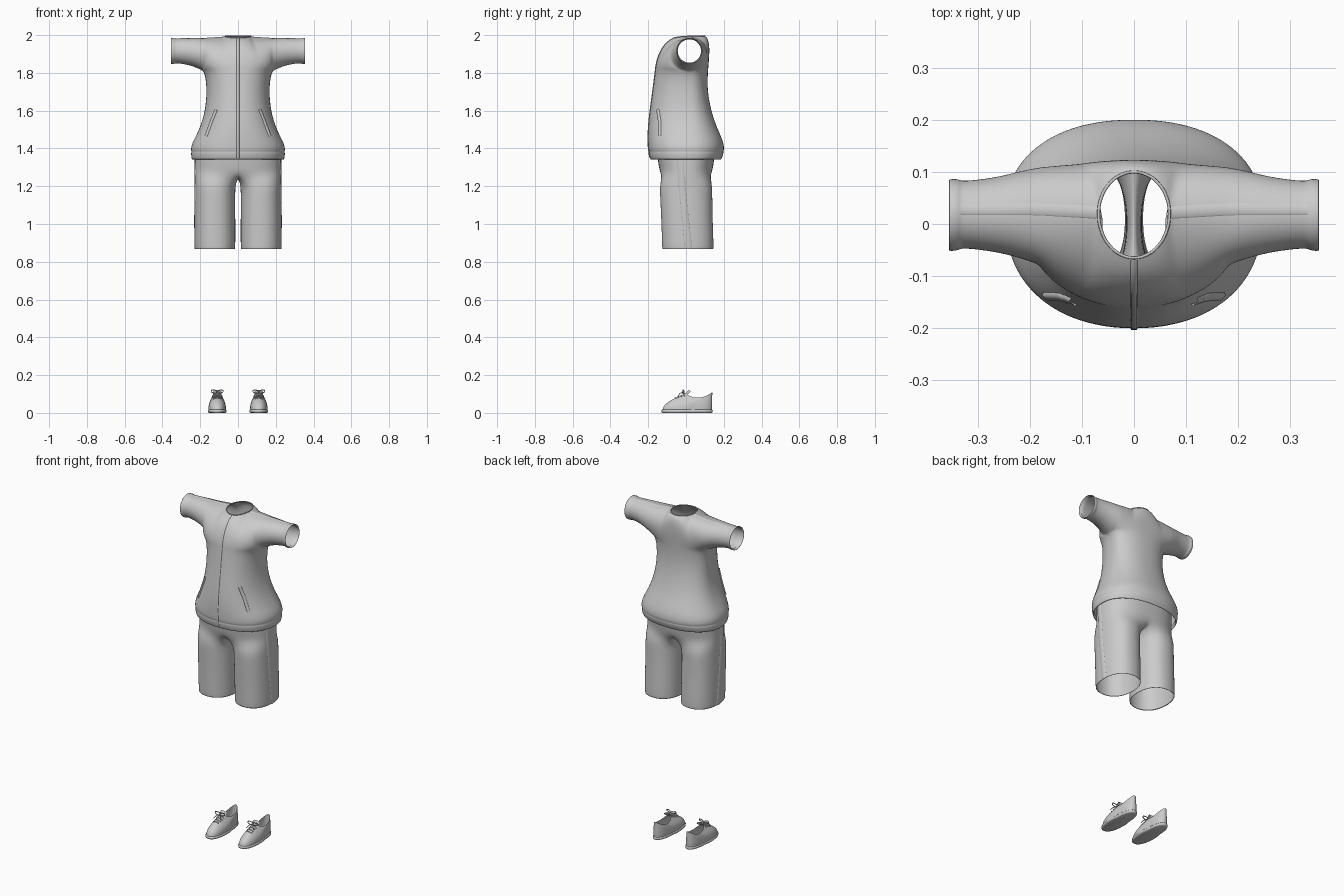
import bpy, bmesh
from math import sin, cos, pi
from mathutils import Vector as V
from mathutils.bvhtree import BVHTree

if "Cube" in bpy.data.objects:
    bpy.data.objects.remove(bpy.data.objects["Cube"])


def spow(v, e):
    return (1 if v >= 0 else -1) * abs(v) ** e


def lerp(a, b, t):
    return a + (b - a) * t


def bezier(p, q, r, s, t):
    u = 1 - t
    return p * u**3 + q * 3 * u * u * t + r * 3 * u * t * t + s * t**3


def build(name, grids, subsurf=2, mirror=True):
    """Weld grids of points into one smooth, mirrored object."""
    bm = bmesh.new()
    for g in grids:
        rows = [[bm.verts.new(p) for p in row] for row in g]
        for a, b in zip(rows, rows[1:]):
            for i in range(len(a) - 1):
                bm.faces.new((a[i], a[i + 1], b[i + 1], b[i]))
    bmesh.ops.remove_doubles(bm, verts=bm.verts, dist=2e-4)
    bmesh.ops.recalc_face_normals(bm, faces=bm.faces)
    for f in bm.faces:
        f.smooth = True
    me = bpy.data.meshes.new(name)
    bm.to_mesh(me)
    bm.free()
    ob = bpy.data.objects.new(name, me)
    bpy.context.collection.objects.link(ob)
    if mirror:
        m = ob.modifiers.new("mirror", 'MIRROR')
        m.merge_threshold = 2e-4
    if subsurf:
        s = ob.modifiers.new("smooth", 'SUBSURF')
        s.levels = s.render_levels = subsurf
    return ob


def surface(ob):
    bpy.context.view_layer.update()
    return BVHTree.FromObject(ob, bpy.context.evaluated_depsgraph_get())


def ribbon(name, tree, path, width, lift, ref, mirror=True, n=40):
    """Raised strip that follows a surface along a polyline path."""
    path = [V(p) for p in path]
    pts = []
    for k in range(n + 1):
        f = k / n * (len(path) - 1)
        i = min(int(f), len(path) - 2)
        pts.append(tree.find_nearest(path[i].lerp(path[i + 1], f - i))[0])
    grid = []
    for k, p in enumerate(pts):
        tan = (pts[min(k + 1, n)] - pts[max(k - 1, 0)]).normalized()
        nor = tree.find_nearest(p)[1]
        if nor.dot(p - ref(p)) < 0:
            nor = -nor
        side = nor.cross(tan).normalized() * width / 2
        l, r = tree.find_nearest(p - side)[0], tree.find_nearest(p + side)[0]
        grid.append([l, l.lerp(r, .1) + nor * lift, l.lerp(r, .5) + nor * lift,
                     l.lerp(r, .9) + nor * lift, r])
    return build(name, [grid], 0, mirror)


def tube(name, pts, radius, cyclic=False, mirror=True):
    cu = bpy.data.curves.new(name, 'CURVE')
    cu.dimensions = '3D'
    cu.bevel_depth = radius
    cu.bevel_resolution = 2
    cu.resolution_u = 6
    sp = cu.splines.new('BEZIER')
    sp.bezier_points.add(len(pts) - 1)
    for b, p in zip(sp.bezier_points, pts):
        b.co = p
        b.handle_left_type = b.handle_right_type = 'AUTO'
    sp.use_cyclic_u = cyclic
    ob = bpy.data.objects.new(name, cu)
    bpy.context.collection.objects.link(ob)
    if mirror:
        ob.modifiers.new("mirror", 'MIRROR')
    return ob


# Jacket body: height, half width, front y, back y
BODY = [(1.365, .238, -.182, .178), (1.34, .241, -.185, .182), (1.343, .246, -.19, .188),
        (1.375, .25, -.198, .2), (1.383, .246, -.195, .197), (1.391, .25, -.2, .202),
        (1.42, .247, -.201, .201), (1.46, .226, -.202, .188), (1.52, .198, -.2, .16),
        (1.6, .174, -.191, .133), (1.7, .165, -.177, .114), (1.78, .172, -.167, .115),
        (1.81, .185, -.163, .117)]
N, K, R, YC = 10, 4, 9, .016


def neck(a, back):
    return V((.068 * sin(a), .02 + (.08 if back else -.085) * cos(a),
              1.994 + (.002 if back else -.009) * cos(a) ** 2))


grids, arm = [], []
for back in (0, 1):
    g = []
    for z, w, yf, yb in BODY:
        y = yb if back else yf
        g.append([V((w * spow(sin(c / N * pi / 2), .9) if c else 0,
                     YC + (y - YC) * (spow(cos(c / N * pi / 2), .88) if c < N else 0), z))
                  for c in range(N + 1)])
    base = g[-1]
    for j in range(1, R + 1):
        row = []
        for c in range(N + 1):
            p, t = base[c], (c / N) ** 2
            if c <= K:
                top = neck(c / K * pi / 2 if c else 0, back)
            else:
                f = (c - K) / (N - K)
                top = V((lerp(.068, .185, f), .02, lerp(1.994, 1.985, f)))
            y1, y2, ye = (.12, .138, .14) if back else (-.16, -.13, -.11)
            q = V((p.x, lerp(y1, ye, t), lerp(1.87, 1.81, t)))
            r = V((lerp(p.x, top.x, .7), lerp(y2, ye, t),
                   lerp(1.985 if back else 1.96, 1.985, t)))
            row.append(bezier(p, q, r, top, j / R))
        g.append(row)
    grids.append(g)
    arm.append([row[-1] for row in g[len(BODY) - 1:]])

# Sleeves: x, centre y, centre z, radii; ending in a turned cuff
loop = arm[0] + arm[1][-2::-1]
sleeve = [loop]
for x, yc, zc, ry, rz in [(.22, .018, 1.906, .085, .08), (.26, .018, 1.913, .074, .072),
                          (.31, .018, 1.916, .067, .067), (.334, .018, 1.916, .066, .066),
                          (.338, .018, 1.916, .07, .07), (.356, .017, 1.916, .071, .071),
                          (.357, .017, 1.916, .067, .067), (.34, .018, 1.916, .063, .063)]:
    sleeve.append([V((x, yc - ry * sin(j * pi / R), zc - rz * cos(j * pi / R)))
                   for j in range(2 * R + 1)])
jacket = build("jacket", grids + [sleeve])
jt = surface(jacket)


def body_ref(p):
    return V((p.x * .5, .015, min(p.z, 1.9)))


# Jacket trim
ribbon("zip_placket", jt, [(0, -.07, 1.985), (0, -.135, 1.92), (0, -.17, 1.8), (0, -.19, 1.6),
                           (0, -.205, 1.48), (0, -.205, 1.345)], .014, .003, body_ref, False)
ribbon("shoulder_stripe", jt, [(.075, .022, 2), (.2, .03, 1.99), (.333, .03, 1.985)],
       .024, .002, body_ref)
ribbon("pocket_welt", jt, [(.135, -.17, 1.61), (.163, -.16, 1.55), (.18, -.15, 1.47)],
       .018, .006, body_ref)
rim = [neck(k * pi / 8, 0) for k in range(-4, 5)] + [neck(k * pi / 8, 1) for k in range(3, -4, -1)]
tube("neck_binding", rim, .003, True, False)

# Shorts: legs part at the crotch, hips join on the centre line
M, I = 20, 8


def leg(deg, z, cx, rx, cy, ry):
    a = deg * pi / 180
    return V((cx + rx * spow(sin(a), .88), cy - ry * spow(cos(a), .88), z))


LEGS = [(.87, .121, .104, .01, .133), (.86, .122, .108, .01, .137), (.95, .122, .108, .008, .137),
        (1.05, .122, .108, .004, .137), (1.15, .122, .107, .001, .139), (1.21, .121, .108, 0, .14)]
outer = [[leg(lerp(-50, 230, i / M), *r) for i in range(M + 1)] for r in LEGS]
inner = [[leg(lerp(230, 310, i / I), *r) for i in range(I + 1)] for r in LEGS]
for z, w, cy, ry in [(1.27, .229, 0, .138), (1.31, .229, 0, .145), (1.36, .228, 0, .152),
                     (1.41, .222, 0, .152)]:
    outer.append([V((w * (spow(sin(i / M * pi), .8) if 0 < i < M else 0),
                     cy - ry * spow(cos(i / M * pi), .85), z)) for i in range(M + 1)])
inner.append([V((0, lerp(.138, -.138, i / I), 1.27 - .025 * sin(i / I * pi))) for i in range(I + 1)])
shorts = build("shorts", [outer, inner])
st = surface(shorts)
ribbon("side_stripe", st, [(.23, -.035, 1.36), (.235, -.012, 1.1), (.235, .015, .865)],
       .036, .003, lambda p: V((.12, .01, p.z)))

# Shoes: outline of sole swept up to a sloped ankle opening
S, CX = 28, .11


def sole_pt(k, grow, z):
    a = 2 * pi * k / S
    y = .006 - (.134 + grow) * spow(cos(a), .95)
    w = .049 + .004 * cos(a) - .006 * sin(a) ** 6 * (1 if y > .01 else .2)
    return V((CX + (w + grow) * spow(sin(a), .85), y, z))


upper = [[] for _ in range(9)]
for k in range(S + 1):
    a = 2 * pi * k / S
    p = sole_pt(k, -.002, .012)
    y = .07 - .07 * cos(a)
    z = .08 + (.022 * ((.06 - y) / .06) ** 2 if y < .06 else .03 * ((y - .06) / .08) ** 2)
    top = V((CX + .03 * sin(a), y, z))
    q = V((CX + (p.x - CX) * 1.06, p.y * 1.02, .05))
    m = p.lerp(top, .5)
    r = V((m.x, m.y, z * .78))
    for j in range(9):
        upper[j].append(bezier(p, q, r, top, j / 8))
shoe = build("shoe_upper", [upper], 1)
sole = [[V((CX, lerp(.006, sole_pt(k, 0, 0).y, .05), z)) if g is None else sole_pt(k, g, z)
         for k in range(S + 1)]
        for g, z in [(-.006, .0), (.001, .003), (.002, .013), (-.002, .017)]]
sole_ob = build("shoe_sole", [sole], 0)
bm = bmesh.new()
bm.from_mesh(sole_ob.data)
bmesh.ops.holes_fill(bm, edges=[e for e in bm.edges if e.is_boundary])
bmesh.ops.recalc_face_normals(bm, faces=bm.faces)
bm.to_mesh(sole_ob.data)
bm.free()

# Tongue and laces
tongue = [[V((CX + w * u, y + .012 * u * u, z - .008 * u * u)) for u in (-1, -.5, 0, .5, 1)]
          for y, z, w in [(-.03, .092, .018), (-.005, .104, .022), (.008, .115, .024),
                          (.014, .122, .022)]]
build("shoe_tongue", [tongue], 1)
sh = surface(shoe)
for n, y in enumerate((-.012, -.027, -.042, -.057)):
    pts = []
    for u in (-1, -.5, 0, .5, 1):
        hit = sh.ray_cast(V((CX + u * .021, y + .005 * u * u, .3)), V((0, 0, -1)))[0]
        if hit:
            pts.append(hit + V((0, 0, .002)))
    if len(pts) > 2:
        tube(f"lace_{n}", pts, .0028)
for s in (-1, 1):
    tube("bow_loop", [(CX, -.01, .108), (CX + s * .018, -.016, .121), (CX + s * .032, -.016, .116),
                      (CX + s * .02, -.02, .107)], .0025, True)
    tube("lace_end", [(CX, -.01, .108), (CX + s * .014, -.032, .103), (CX + s * .026, -.04, .088)],
         .0022)
